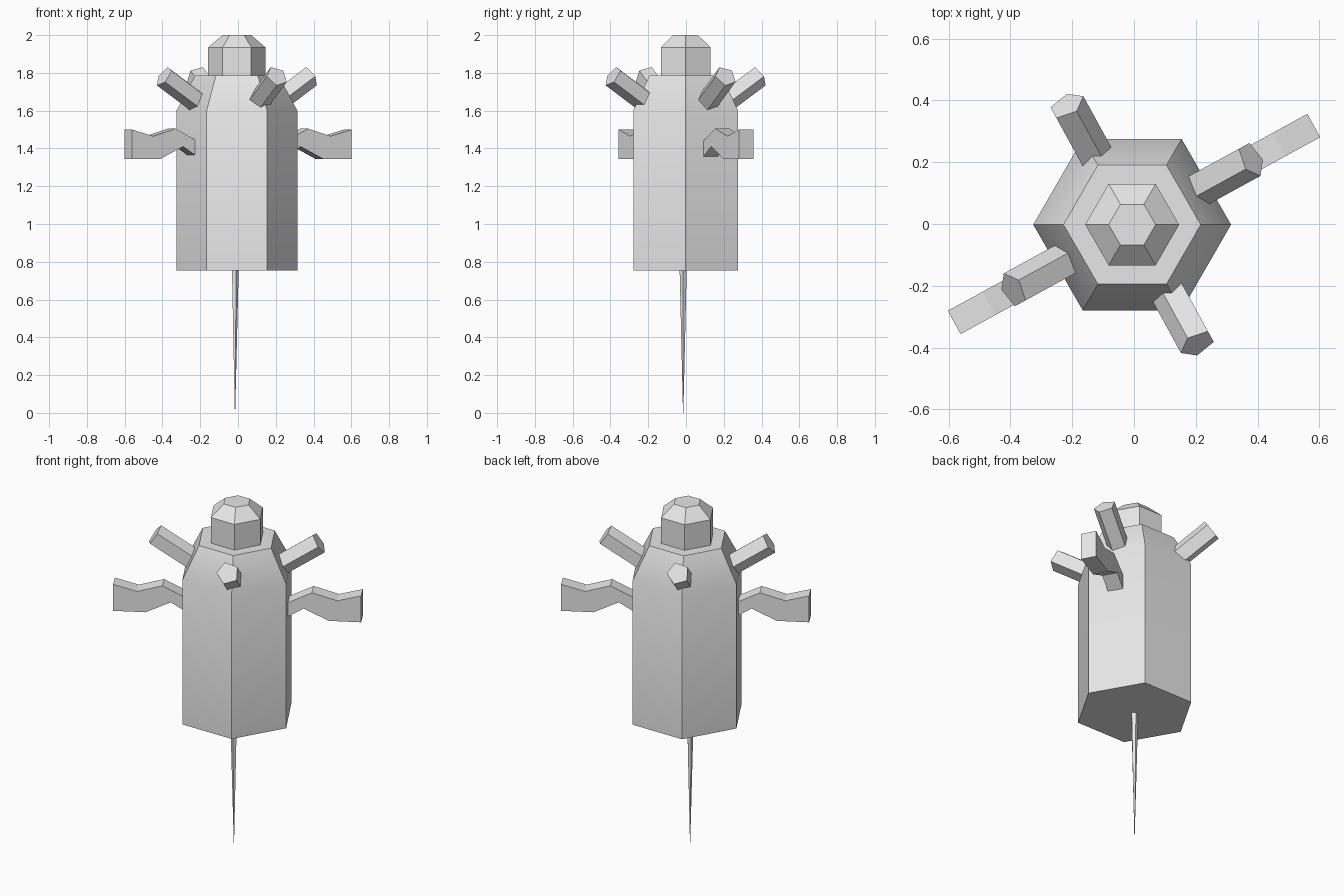
import bpy, bmesh, math
from mathutils import Vector

if "Cube" in bpy.data.objects:
    bpy.data.objects.remove(bpy.data.objects["Cube"], do_unlink=True)

grey = bpy.data.materials.new("plain grey")
grey.use_nodes = True
colour = (0.8, 0.8, 0.8, 1)
grey.diffuse_color = colour
grey.node_tree.nodes["Principled BSDF"].inputs["Base Color"].default_value = colour


def loft(name, rings, smooth=False):
    """Skin a row of equal-sized point rings and cap both ends."""
    bm = bmesh.new()
    loops = [[bm.verts.new(p) for p in ring] for ring in rings]
    n = len(loops[0])
    for a, b in zip(loops, loops[1:]):
        for i in range(n):
            j = (i + 1) % n
            bm.faces.new((a[i], a[j], b[j], b[i]))
    bm.faces.new(loops[0][::-1])
    bm.faces.new(loops[-1])
    bmesh.ops.recalc_face_normals(bm, faces=bm.faces)
    mesh = bpy.data.meshes.new(name)
    bm.to_mesh(mesh)
    bm.free()
    mesh.materials.append(grey)
    obj = bpy.data.objects.new(name, mesh)
    bpy.context.collection.objects.link(obj)
    if smooth:
        bpy.ops.object.select_all(action='DESELECT')
        obj.select_set(True)
        bpy.context.view_layer.objects.active = obj
        bpy.ops.object.shade_smooth_by_angle(angle=math.radians(30))
    return obj


def ring(centre, u, v, radius, sides, start=0):
    angles = [start + math.tau * i / sides for i in range(sides)]
    return [centre + radius * (u * math.cos(a) + v * math.sin(a)) for a in angles]


X, Y, Z = Vector((1, 0, 0)), Vector((0, 1, 0)), Vector((0, 0, 1))
AXIS = Vector((-0.006, -0.002, 0))


def turned(name, profile, sides, centre=AXIS, smooth=False):
    return loft(name, [ring(centre + Z * z, X, Y, r, sides) for r, z in profile], smooth)


# Six-sided body with sloping shoulders, and the cap on top
turned("body", [(0.32, 0.755), (0.32, 1.6), (0.222, 1.785)], 6, smooth=True)
turned("head", [(0.152, 1.77), (0.152, 1.935), (0.076, 2.0)], 6)

# Thin spike below
turned("spike", [(0.001, 0), (0.02, 0.77)], 5, Vector((-0.016, -0.015, 0)))

HEADING = math.radians(28.7)

# Four five-sided tubes slanting up from the shoulders
for k in range(4):
    a = HEADING + k * math.pi / 2
    out = Vector((math.cos(a), math.sin(a), 0))
    side = Z.cross(out)
    along = (out + Z * 0.66).normalized()
    up = along.cross(side)
    inner = AXIS + out * 0.21 + Z * 1.63
    outer = AXIS + out * 0.44 + Z * 1.782
    loft(f"tube_{k + 1}", [ring(c, up, side, 0.061, 5, math.radians(-18))
                           for c in (inner, outer)])

# Two crooked arms: distance out with height, for the top and bottom edges
ARM = [((0.25, 1.43), (0.25, 1.345)), ((0.40, 1.505), (0.355, 1.41)),
       ((0.535, 1.465), (0.49, 1.345)), ((0.663, 1.5), (0.663, 1.345))]
for name, turn in (("left_arm", 0), ("right_arm", math.pi)):
    a = HEADING + turn
    out = Vector((math.cos(a), math.sin(a), 0))
    side = Z.cross(out) * 0.043
    rings = []
    for (rt, zt), (rb, zb) in ARM:
        top, low = out * rt + Z * zt, out * rb + Z * zb
        rings.append([top + side, top - side, low - side, low + side])
    loft(name, rings)
